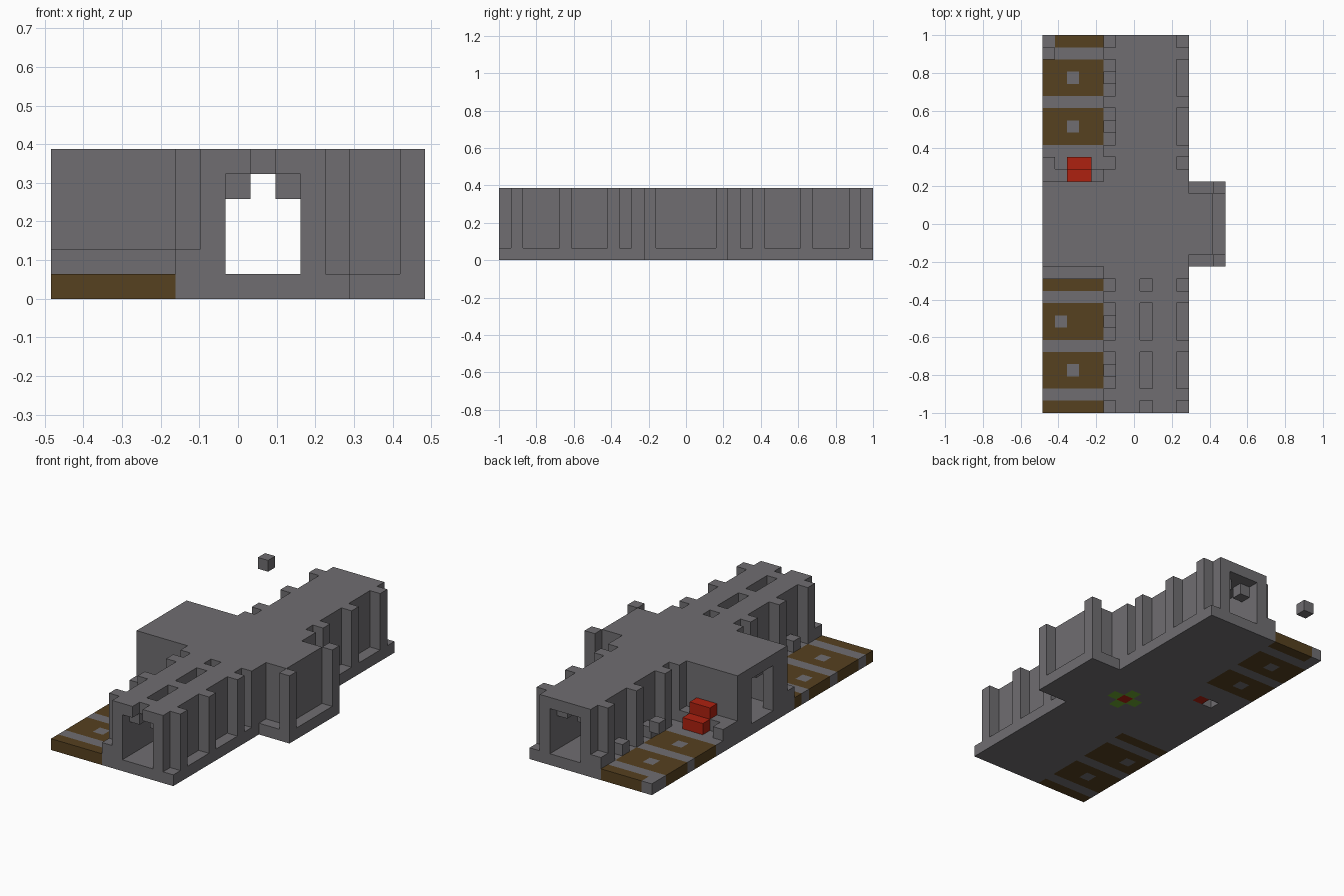
import bpy
import bmesh
from mathutils import Vector

if "Cube" in bpy.data.objects:
    bpy.data.objects.remove(bpy.data.objects["Cube"])

U = 2 / 31                      # edge length of one block
CENTRE = Vector((7.5, 15.5, 0))


def material(name, rgb):
    m = bpy.data.materials.new(name)
    m.use_nodes = True
    m.diffuse_color = (*rgb, 1)
    bsdf = m.node_tree.nodes["Principled BSDF"]
    bsdf.inputs["Base Color"].default_value = (*rgb, 1)
    bsdf.inputs["Roughness"].default_value = 0.9
    return m


MATERIALS = {
    "stone": material("stone grey", (0.16, 0.155, 0.165)),
    "wood": material("wood brown", (0.093, 0.052, 0.014)),
    "red": material("seat red", (0.42, 0.015, 0.005)),
    "green": material("leaf green", (0.15, 0.38, 0.03)),
}
NAMES = list(MATERIALS)

cells = {}                      # block position -> (part, colour)


def fill(part, xs, ys, zs, colour="stone"):
    for x in xs:
        for y in ys:
            for z in zs:
                cells[x, y, z] = (part, colour)


def carve(xs, ys, zs):
    for x in xs:
        for y in ys:
            for z in zs:
                cells.pop((x, y, z), None)


def span(a, b):
    return range(a, b + 1)


LENGTH, WING = span(0, 30), span(12, 18)
BASE, WALL, ROOF = [0], span(1, 5), [5]
PILLARS = [1, 5, 9, 11, 19, 21, 25, 29]

# Ground slab, with striped wooden platform
fill("base_slab", span(0, 11), LENGTH, BASE)
fill("base_slab", span(12, 14), WING, BASE)
for y in LENGTH:
    if y % 4 != 1 and not 11 <= y <= 20:
        fill("platform", span(0, 4), [y], BASE, "wood")
for x, y in ((2, 3), (1, 7), (2, 23), (2, 27), (0, 30)):
    fill("platform", [x], [y], BASE)

# Long hall: two walls, end walls and flat roof
fill("hall", (6, 10), LENGTH, WALL)
fill("hall", span(6, 10), (0, 30), WALL)
fill("hall", span(6, 10), LENGTH, ROOF)

# Cross wing with recessed outer end
fill("cross_wing", span(0, 11), (12, 18), WALL)
fill("cross_wing", span(12, 13), (13, 17), WALL)
fill("cross_wing", (0, 13), span(13, 17), WALL)
fill("cross_wing", span(0, 13), span(13, 17), ROOF)
fill("cross_wing_corner", [14], (12, 18), WALL)
carve(span(1, 12), span(14, 16), span(1, 4))

# Pillars along both long sides
fill("side_pillars", (5, 11), PILLARS, WALL)

# Doorways with bracket blocks just inside
carve(span(7, 9), LENGTH, span(1, 4))
carve([0], span(14, 16), span(1, 4))
fill("door_brackets", (7, 9), (1, 29), [4])
fill("door_brackets", [1], (14, 16), [4])

# Skylight slots in the front half of the roof
for y in (0, 2, 3, 4, 6, 7, 8, 10):
    carve([8], [y], ROOF)

# Low stone stubs and steps on the platform side
fill("wall_stubs", [5], (0, 3, 7, 23, 27, 30), [1])
fill("platform_steps", span(0, 4), (11, 19), [1])
fill("platform_steps", [0], [20], [1])

# Red seat with its sunken foot
fill("seat", (2, 3), (19, 20), [1], "red")
fill("seat", (2, 3), [19], [2], "red")
fill("seat", [3], [19], BASE, "red")
carve([2], [19], BASE)

# Flower set in the floor
for x, y in ((7, 15), (9, 15), (8, 14), (8, 16)):
    fill("floor_flower", [x], [y], BASE, "green")
fill("floor_flower", [8], [15], BASE, "red")

# Loose floating block
fill("floating_block", [0], [29], [5])


def build(part):
    """Make one part from the exposed sides of its blocks."""
    bm = bmesh.new()
    for cell, (owner, colour) in cells.items():
        if owner != part:
            continue
        for axis in range(3):
            for side in (-1, 1):
                n = Vector((0, 0, 0))
                n[axis] = side
                pos = Vector(cell)
                if tuple(int(c) for c in pos + n) in cells:
                    continue
                a = Vector((0, 0, 0))
                a[(axis + 1) % 3] = 0.5
                b = n.cross(a)
                mid = pos + Vector((0.5, 0.5, 0.5)) + n / 2 - CENTRE
                corners = (mid - a - b, mid + a - b, mid + a + b, mid - a + b)
                face = bm.faces.new([bm.verts.new(c * U) for c in corners])
                face.material_index = NAMES.index(colour)
    bmesh.ops.remove_doubles(bm, verts=bm.verts, dist=U / 100)
    bmesh.ops.dissolve_limit(bm, angle_limit=0.01, verts=bm.verts,
                             edges=bm.edges, delimit={"MATERIAL"})
    mesh = bpy.data.meshes.new(part)
    bm.to_mesh(mesh)
    bm.free()
    for m in MATERIALS.values():
        mesh.materials.append(m)
    obj = bpy.data.objects.new(part, mesh)
    bpy.context.collection.objects.link(obj)


for part in sorted({owner for owner, _ in cells.values()}):
    build(part)
